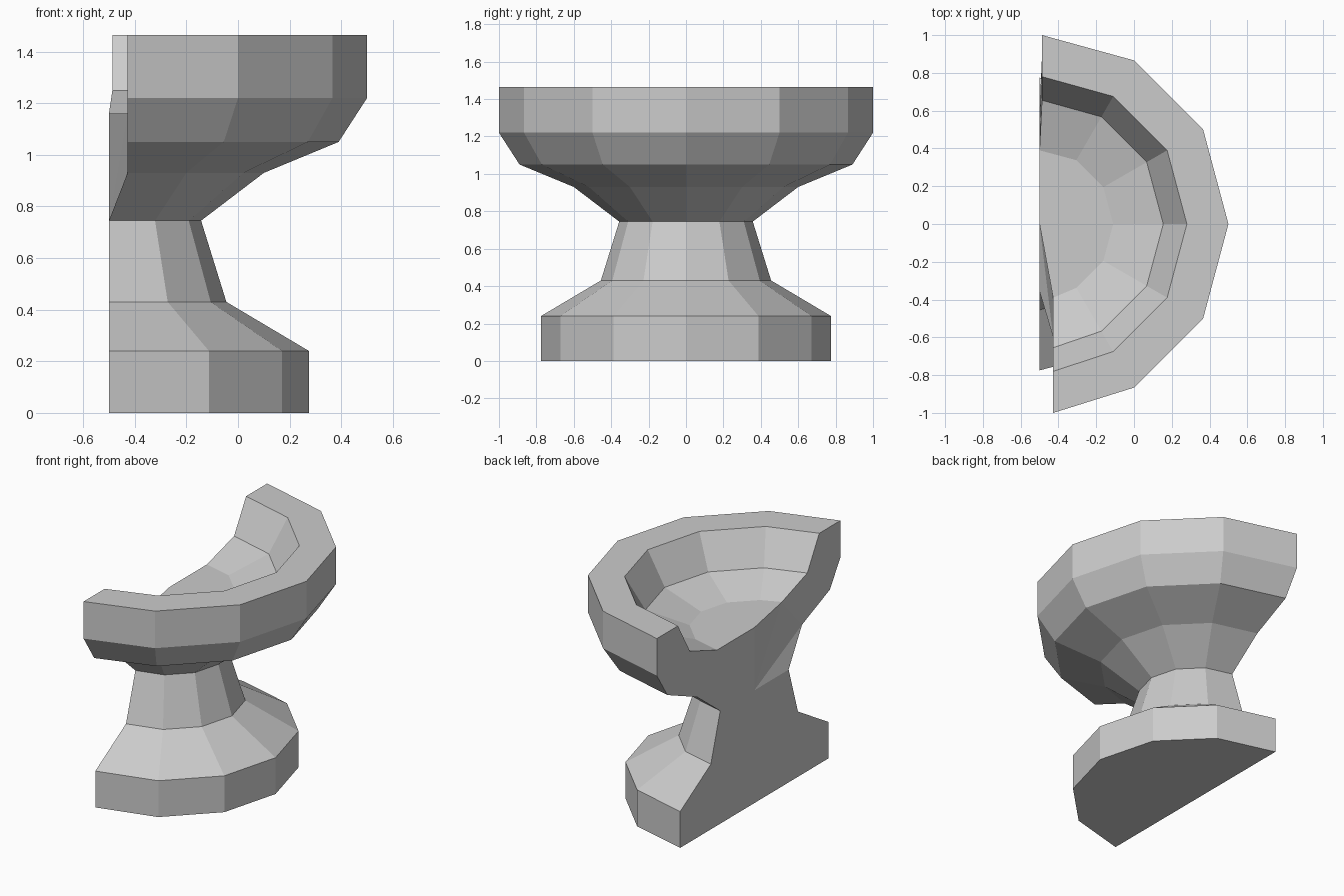
import bpy, bmesh, math

if "Cube" in bpy.data.objects:
    bpy.data.objects.remove(bpy.data.objects["Cube"])

# Half profile of the pedestal bowl: (radius, height), base -> rim -> bowl floor
PROFILE = [(.775, 0), (.775, .24), (.455, .43), (.357, .745), (.6, .93), (.89, 1.05),
           (1, 1.22), (1, 1.465), (.78, 1.465), (.655, 1.25), (.39, 1.16)]
AXIS_X = -0.5
STEPS = 6  # half of a 12-sided revolve

bm = bmesh.new()


def point(i, k):
    r, z = PROFILE[i]
    a = math.radians(-90 + 180 * k / STEPS)
    x = AXIS_X + r * math.cos(a)
    # the broken edge is slightly uneven around the bowl
    if k == 0 and i >= 4:
        x += 0.072
    if k == STEPS and 5 <= i <= 9:
        x += 0.013
    return bm.verts.new((x, r * math.sin(a), z))


rings = [[point(i, k) for k in range(STEPS + 1)] for i in range(len(PROFILE))]
waist = bm.verts.new((AXIS_X, 0, .745))
floor = bm.verts.new((AXIS_X, 0, 1.16))

# Outside and inside walls
for low, high in zip(rings, rings[1:]):
    for k in range(STEPS):
        bm.faces.new((low[k], low[k + 1], high[k + 1], high[k]))

# Underside and bowl floor
bm.faces.new(rings[0][::-1])
for k in range(STEPS):
    bm.faces.new((rings[-1][k], rings[-1][k + 1], floor))

# Cut back: pedestal, then each side of the bowl
left = [r[0] for r in rings]
right = [r[-1] for r in rings]
bm.faces.new(left[:4] + [waist] + right[3::-1])
for side in (left, right):
    bm.faces.new((waist, side[3], side[4]))
    bm.faces.new((waist, side[4], side[10]))
    bm.faces.new((waist, side[10], floor))
    bm.faces.new(side[4:])

bmesh.ops.recalc_face_normals(bm, faces=bm.faces)
mesh = bpy.data.meshes.new("half_pedestal_bowl")
bm.to_mesh(mesh)
bm.free()
bpy.context.collection.objects.link(bpy.data.objects.new("half_pedestal_bowl", mesh))
